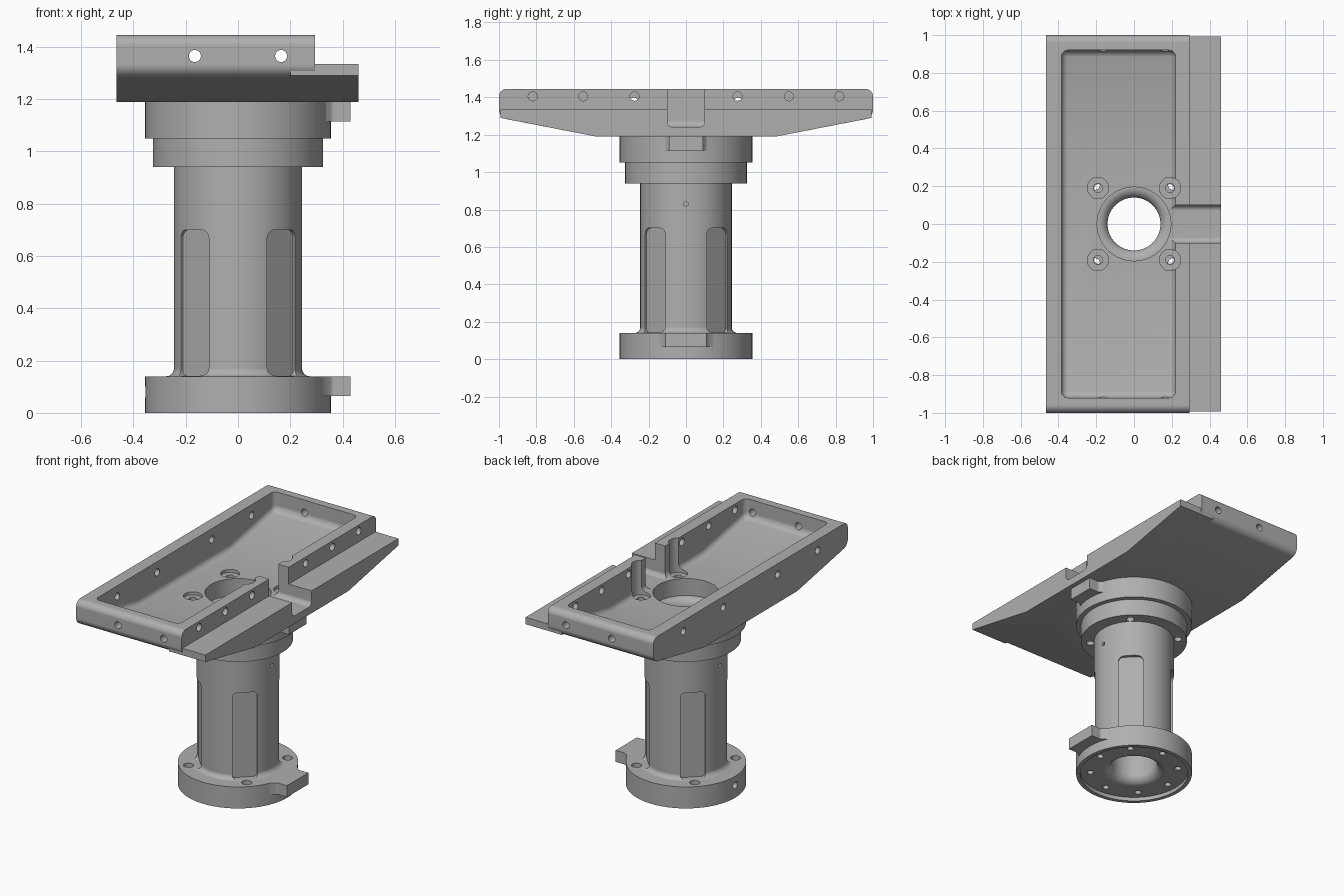
import bpy, bmesh, math
from math import cos, sin, pi, radians
from mathutils import Vector, Matrix

if "Cube" in bpy.data.objects:
    bpy.data.objects.remove(bpy.data.objects["Cube"], do_unlink=True)

metal = bpy.data.materials.new("machined grey")
metal.use_nodes = True
GREY = (0.43, 0.43, 0.43, 1)
metal.diffuse_color = GREY
metal.node_tree.nodes["Principled BSDF"].inputs["Base Color"].default_value = GREY


def make(name, bm):
    bmesh.ops.recalc_face_normals(bm, faces=bm.faces)
    mesh = bpy.data.meshes.new(name)
    bm.to_mesh(mesh)
    bm.free()
    mesh.materials.append(metal)
    ob = bpy.data.objects.new(name, mesh)
    bpy.context.collection.objects.link(ob)
    return ob


def rounded(corners, steps=6):
    """Turn (a, b) or (a, b, radius) corners into an outline with arcs."""
    out = []
    for i, c in enumerate(corners):
        p = Vector(c[:2])
        if len(c) == 2:
            out.append(p)
            continue
        u = (Vector(corners[i - 1][:2]) - p).normalized()
        v = (Vector(corners[(i + 1) % len(corners)][:2]) - p).normalized()
        half = u.angle(v) / 2
        centre = p + (u + v).normalized() * c[2] / sin(half)
        start = p + u * c[2] / math.tan(half) - centre
        end = p + v * c[2] / math.tan(half) - centre
        for k in range(steps + 1):
            out.append(centre + start.lerp(end, k / steps).normalized() * c[2])
    return out


def mirrored(half):
    """Complete a symmetric outline from its positive half."""
    return half + [(-c[0], *c[1:]) for c in reversed(half)]


def prism(name, corners, lo, hi, axis="x"):
    bm = bmesh.new()
    place = (lambda p, h: (h, p.x, p.y)) if axis == "x" else (lambda p, h: (p.x, p.y, h))
    pts = rounded(corners)
    rings = [[bm.verts.new(place(p, h)) for p in pts] for h in (lo, hi)]
    bm.faces.new(rings[0])
    bm.faces.new(rings[1])
    for i in range(len(pts)):
        bm.faces.new((rings[0][i - 1], rings[0][i], rings[1][i], rings[1][i - 1]))
    return make(name, bm)


def lathe(name, corners, sides=96):
    bm = bmesh.new()
    pts = rounded(corners)
    rings = [[bm.verts.new((p.x * cos(t), p.x * sin(t), p.y)) for p in pts]
             for t in (2 * pi * s / sides for s in range(sides))]
    for s in range(sides):
        for i in range(len(pts)):
            bm.faces.new((rings[s - 1][i - 1], rings[s - 1][i], rings[s][i], rings[s][i - 1]))
    return make(name, bm)


def boolean(ob, tool, operation="DIFFERENCE"):
    mod = ob.modifiers.new("cut", "BOOLEAN")
    mod.operation, mod.object, mod.solver = operation, tool, "EXACT"
    bpy.context.view_layer.objects.active = ob
    bpy.ops.object.modifier_apply(modifier=mod.name)
    bpy.data.objects.remove(tool, do_unlink=True)


def drill(ob, start, end, radius, sides=24):
    a, b = Vector(start), Vector(end)
    bm = bmesh.new()
    spin = (b - a).to_track_quat("Z", "Y").to_matrix().to_4x4()
    bmesh.ops.create_cone(bm, cap_ends=True, segments=sides, radius1=radius, radius2=radius,
                          depth=(b - a).length, matrix=Matrix.Translation((a + b) / 2) @ spin)
    boolean(ob, make("hole_cutter", bm))


def finish(ob):
    bpy.ops.object.select_all(action="DESELECT")
    ob.select_set(True)
    bpy.context.view_layer.objects.active = ob
    bpy.ops.object.shade_smooth_by_angle(angle=radians(28))
    mod = ob.modifiers.new("flat shading", "WEIGHTED_NORMAL")
    mod.keep_sharp = True


# Pedestal: hollow column with foot flange and stepped collar
pedestal = lathe("pedestal", [
    (0.33, 0.025), (0.14, 0.025, 0.055), (0.14, 1.13, 0.05), (0.195, 1.13),
    (0.195, 1.19), (0.355, 1.19), (0.355, 1.05), (0.325, 1.05), (0.325, 0.94),
    (0.245, 0.94), (0.245, 0.14, 0.03), (0.355, 0.14), (0.355, 0), (0.33, 0)])

# Key tabs on both flanges
for top, w in ((0.14, 0.11), (1.19, 0.09)):
    half = [(0.43, w), (0.36, w, 0.025), (0.31, w + 0.045), (0.28, w)]
    tab = prism("tab", half + [(x, -y, *r) for x, y, *r in reversed(half)],
                top - 0.075, top, "z")
    boolean(pedestal, tab, "UNION")

# Flat wrench pockets and flange bolt holes on the diagonals
diagonals = [radians(45 + 90 * k) for k in range(4)]
for t in diagonals:
    pocket = prism("pocket_cutter", mirrored([(0.075, 0.142, 0.02), (0.075, 0.7, 0.03)]), 0.2227, 0.34)
    pocket.data.transform(Matrix.Rotation(t, 4, "Z"))
    boolean(pedestal, pocket)
    x, y = 0.27 * cos(t), 0.27 * sin(t)
    drill(pedestal, (x * 1.1, y * 1.1, 0.1), (x * 1.1, y * 1.1, 0.2), 0.03)
    drill(pedestal, (x, y, 0.9), (x, y, 1.3), 0.024)
for k in range(8):
    t = k * pi / 4
    drill(pedestal, (0.27 * cos(t), 0.27 * sin(t), -0.1), (0.27 * cos(t), 0.27 * sin(t), 0.11), 0.02)
drill(pedestal, (-0.4, 0, 0.08), (-0.3, 0, 0.08), 0.022)
for side in (-1, 1):
    drill(pedestal, (side * 0.23, 0, 0.83), (side * 0.3, 0, 0.83), 0.012)
finish(pedestal)

# Tray: boat-shaped body plus a lower side ledge
tray = prism("tray", mirrored([(0.48, 1.19), (1, 1.291, 0.05), (1, 1.445, 0.04)]), -0.465, 0.295)
ledge = prism("ledge", mirrored([(0.48, 1.19), (0.993, 1.29), (0.993, 1.335)]), 0.2, 0.46)
boolean(tray, ledge, "UNION")

# Filleted recess that follows the sloping underside
recess = prism("recess_cutter", mirrored([(0.475, 1.24), (0.92, 1.325), (0.92, 1.6)]), -0.385, 0.22)
bm = bmesh.new()
bm.from_mesh(recess.data)
edges = [e for e in bm.edges
         if e.calc_face_angle(0) > 0.6 and min(v.co.z for v in e.verts) < 1.5]
bmesh.ops.bevel(bm, geom=edges, offset=0.035, segments=5, profile=0.5, affect="EDGES")
bm.to_mesh(recess.data)
bm.free()
boolean(tray, recess)

# Side channel and central bore
boolean(tray, prism("channel_cutter", mirrored([(0.1, 1.24, 0.03), (0.1, 1.6)]), 0.17, 0.6))
drill(tray, (0, 0, 1.1), (0, 0, 1.3), 0.195, 96)

# Counterbored mounting holes, cutting into the side wall
for t in diagonals:
    x, y = 0.27 * cos(t), 0.27 * sin(t)
    drill(tray, (x, y, 1.22), (x, y, 1.6), 0.056, 32)
    drill(tray, (x, y, 1.1), (x, y, 1.3), 0.024)

# Screw holes through the walls
for x in (-0.165, 0.165):
    for s in (-1, 1):
        drill(tray, (x, s * 0.85, 1.365), (x, s * 1.1, 1.365), 0.023)
for s in (-1, 1):
    for y in (0.28, 0.69):
        drill(tray, (-0.5, s * y, 1.375), (-0.34, s * y, 1.375), 0.023)
    for y in (0.275, 0.55, 0.82):
        drill(tray, (0.18, s * y, 1.405), (0.4, s * y, 1.405), 0.024)
finish(tray)
